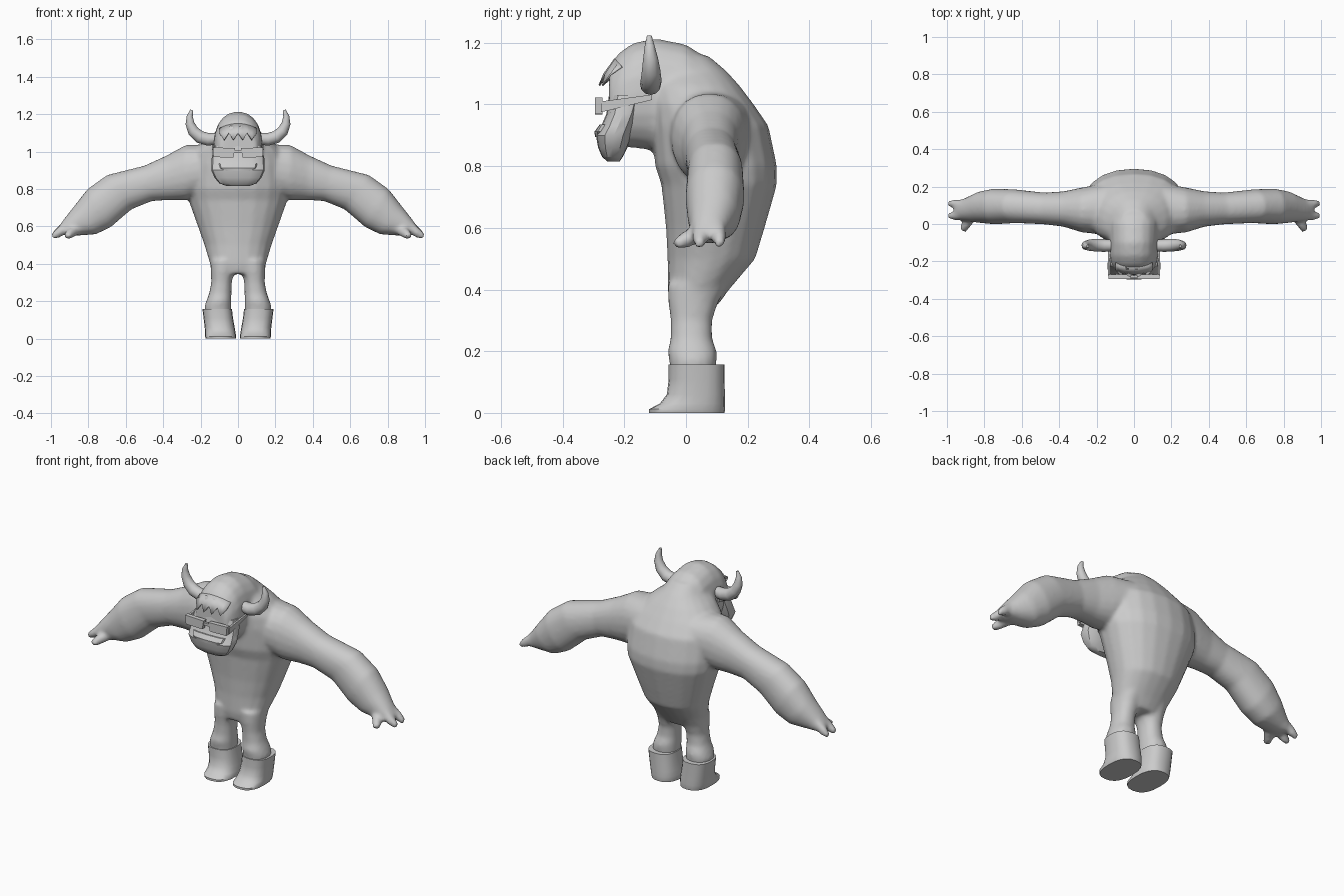
import bpy, bmesh, math
from mathutils import Vector as V

if "Cube" in bpy.data.objects:
    bpy.data.objects.remove(bpy.data.objects["Cube"])

grey = bpy.data.materials.new("grey")
grey.diffuse_color = (0.6, 0.6, 0.6, 1)
grey.use_nodes = True
grey.node_tree.nodes["Principled BSDF"].inputs["Base Color"].default_value = grey.diffuse_color


def ring(c, u, v, n=20, e=2.2):
    """Rounded (superellipse) ring around c with half axes u and v."""
    f = lambda t: math.copysign(abs(t) ** (2 / e), t)
    return [c + u * f(math.cos(2 * math.pi * i / n)) + v * f(math.sin(2 * math.pi * i / n))
            for i in range(n)]


def loft(bm, rings):
    rows = [[bm.verts.new(p) for p in r] for r in rings]
    n = len(rows[0])
    for a, b in zip(rows, rows[1:]):
        for i in range(n):
            bm.faces.new((a[i], a[(i + 1) % n], b[(i + 1) % n], b[i]))
    bm.faces.new(rows[0])
    bm.faces.new(rows[-1])


def finish(bm, name, angle=40):
    bmesh.ops.recalc_face_normals(bm, faces=bm.faces)
    me = bpy.data.meshes.new(name)
    bm.to_mesh(me)
    bm.free()
    ob = bpy.data.objects.new(name, me)
    bpy.context.collection.objects.link(ob)
    me.materials.append(grey)
    bpy.ops.object.select_all(action='DESELECT')
    ob.select_set(True)
    bpy.context.view_layer.objects.active = ob
    if angle:
        bpy.ops.object.shade_smooth_by_angle(angle=math.radians(angle))
    return ob


def upright(rows, **k):
    """Horizontal rings: z, x0, x1, y0, y1."""
    return [ring(V(((a + b) / 2, (c + d) / 2, z)), V(((b - a) / 2, 0, 0)),
                 V((0, (d - c) / 2, 0)), **k) for z, a, b, c, d in rows]


def tube(path, n=10):
    """Round rings along a path of (x, y, z, radius)."""
    pts = [V(p[:3]) for p in path]
    out = []
    for i, p in enumerate(path):
        t = (pts[min(i + 1, len(pts) - 1)] - pts[max(i - 1, 0)]).normalized()
        u = t.cross(V((0, 1, 0))).normalized()
        out.append(ring(pts[i], u * p[3], t.cross(u) * p[3], n, 2))
    return out


def flip(rings, s):
    return [[V((p.x * s, p.y, p.z)) for p in r] for r in rings]


def box(bm, a, b):
    loft(bm, [[V((x, y, z)) for x, y in ((a[0], a[1]), (b[0], a[1]), (b[0], b[1]), (a[0], b[1]))]
              for z in (a[2], b[2])])


# torso with hunched back
body = bmesh.new()
torso = [(.345, .12, -.05, .10), (.40, .15, -.06, .14), (.50, .18, -.06, .225),
         (.60, .215, -.065, .255), (.74, .265, -.08, .295), (.80, .275, -.10, .295),
         (.93, .27, -.11, .268), (1.0, .235, -.115, .22), (1.06, .175, -.12, .175),
         (1.11, .11, -.12, .13), (1.16, .08, -.12, .07)]
loft(body, upright([(z, -w, w, a, b) for z, w, a, b in torso]))

# head, pushed forward from the hump
head = [(.10, 1.13, .85, .13), (.0, 1.195, .84, .135), (-.10, 1.215, .85, .13),
        (-.17, 1.2, .86, .13), (-.215, 1.17, .86, .12), (-.25, 1.125, .87, .10)]
loft(body, [ring(V((0, y, (t + b) / 2)), V((w, 0, 0)), V((0, 0, (t - b) / 2)))
            for y, t, b, w in head])

# arms: top point xz, bottom point xz, front and back y
arm = [(.14, 1.04, .14, .79, -.06, .22), (.28, 1.035, .28, .74, -.045, .195),
       (.38, .98, .37, .74, -.015, .175), (.50, .925, .46, .735, -.002, .168),
       (.70, .875, .57, .69, .005, .185), (.805, .80, .68, .595, -.002, .19),
       (.875, .71, .76, .557, .005, .175), (.93, .64, .86, .55, .015, .14),
       (.965, .59, .91, .55, .025, .125)]
fingers = [[(.92, .10, .60, .03), (.965, .108, .565, .025), (.995, .108, .545, .014)],
           [(.92, .05, .595, .03), (.965, .045, .56, .025), (.995, .043, .545, .014)],
           [(.87, .04, .58, .03), (.90, -.005, .56, .027), (.915, -.035, .545, .018)]]
leg = [(.10, .04, .17, -.045, .09), (.17, .035, .18, -.055, .10), (.20, .035, .17, -.06, .10),
       (.24, .035, .155, -.05, .085), (.30, .033, .143, -.05, .085),
       (.36, .02, .145, -.058, .105), (.42, .0, .15, -.06, .14)]
for s in (1, -1):
    rings = [ring(V(((a + c) / 2, (y0 + y1) / 2, (b + d) / 2)), V((0, (y1 - y0) / 2, 0)),
                  V(((a - c) / 2, 0, (b - d) / 2))) for a, b, c, d, y0, y1 in arm]
    loft(body, flip(rings, s))
    for f in fingers:
        loft(body, flip(tube(f), s))
    loft(body, flip(upright(leg), s))

# fuse the overlapping limbs into one soft skin
skin = finish(body, "body", None)
fuse = skin.modifiers.new("fuse", 'REMESH')
fuse.mode = 'VOXEL'
fuse.voxel_size = .011
fuse.use_smooth_shade = True
soft = skin.modifiers.new("soften", 'SMOOTH')
soft.factor = .5
soft.iterations = 7

# boots with flared toe
boot = [(0, .012, .172, -.12, .125), (.012, .01, .176, -.12, .127), (.03, .013, .176, -.085, .127),
        (.06, .018, .178, -.062, .126), (.11, .027, .184, -.056, .125), (.157, .032, .19, -.056, .125)]
horn = [(.10, -.115, 1.07, .03), (.16, -.115, 1.065, .034), (.205, -.113, 1.078, .034),
        (.24, -.113, 1.11, .03), (.257, -.115, 1.15, .024), (.258, -.118, 1.19, .016),
        (.247, -.119, 1.222, .008)]
for s, side in ((1, "left"), (-1, "right")):
    bm = bmesh.new()
    loft(bm, flip(upright(boot, e=2.5), s))
    finish(bm, side + "_boot")
    bm = bmesh.new()
    loft(bm, flip(tube(horn, 12), s))
    finish(bm, side + "_horn")

# bearded jaw
bm = bmesh.new()
jaw = [(.815, .06, -.255, -.215), (.83, .10, -.272, -.205), (.86, .125, -.285, -.19),
       (.90, .143, -.292, -.175), (.93, .143, -.275, -.165), (.97, .14, -.258, -.15),
       (1.03, .13, -.25, -.13)]
loft(bm, upright([(z, -w, w, a, b) for z, w, a, b in jaw], n=16, e=2.8))
finish(bm, "bearded_jaw", 30)

# lower lip ledge
bm = bmesh.new()
lip = [(.895, .075, -.295, -.25), (.912, .10, -.297, -.24), (.935, .105, -.28, -.24)]
loft(bm, upright([(z, -w, w, a, b) for z, w, a, b in lip], n=12, e=3))
finish(bm, "lip", 30)

# zigzag fringe over the brow
bm = bmesh.new()
top, low = [], []
for i in range(9):
    x = -.10 + .025 * i
    curve = 2.2 * x * x
    tip = i % 2
    top.append(bm.verts.new((x, -.232 + curve, 1.15 - 2.5 * x * x)))
    low.append(bm.verts.new((x, (-.285 if tip else -.268) + curve, 1.063 if tip else 1.1)))
for i in range(8):
    bm.faces.new((top[i], top[i + 1], low[i + 1], low[i]))
fringe = finish(bm, "brow_fringe", 30)
fringe.modifiers.new("thickness", 'SOLIDIFY').thickness = .006

# glasses: lenses, bridge and side arms
bm = bmesh.new()
box(bm, (-.02, -.29, .992), (.02, -.275, 1.006))
for s in (1, -1):
    lens = [[V((s * x, y, z)) for x, z in ((.015, 1.018), (.135, 1.022), (.13, .97), (.025, .968))]
            for y in (-.295, -.27)]
    loft(bm, lens)
    side = [[V((s * x, y, z)) for x, z in ((.128, a), (.138, a), (.138, b), (.128, b))]
            for y, a, b in ((-.275, .975, 1.01), (-.11, 1.015, 1.032))]
    loft(bm, side)
finish(bm, "glasses", None)
